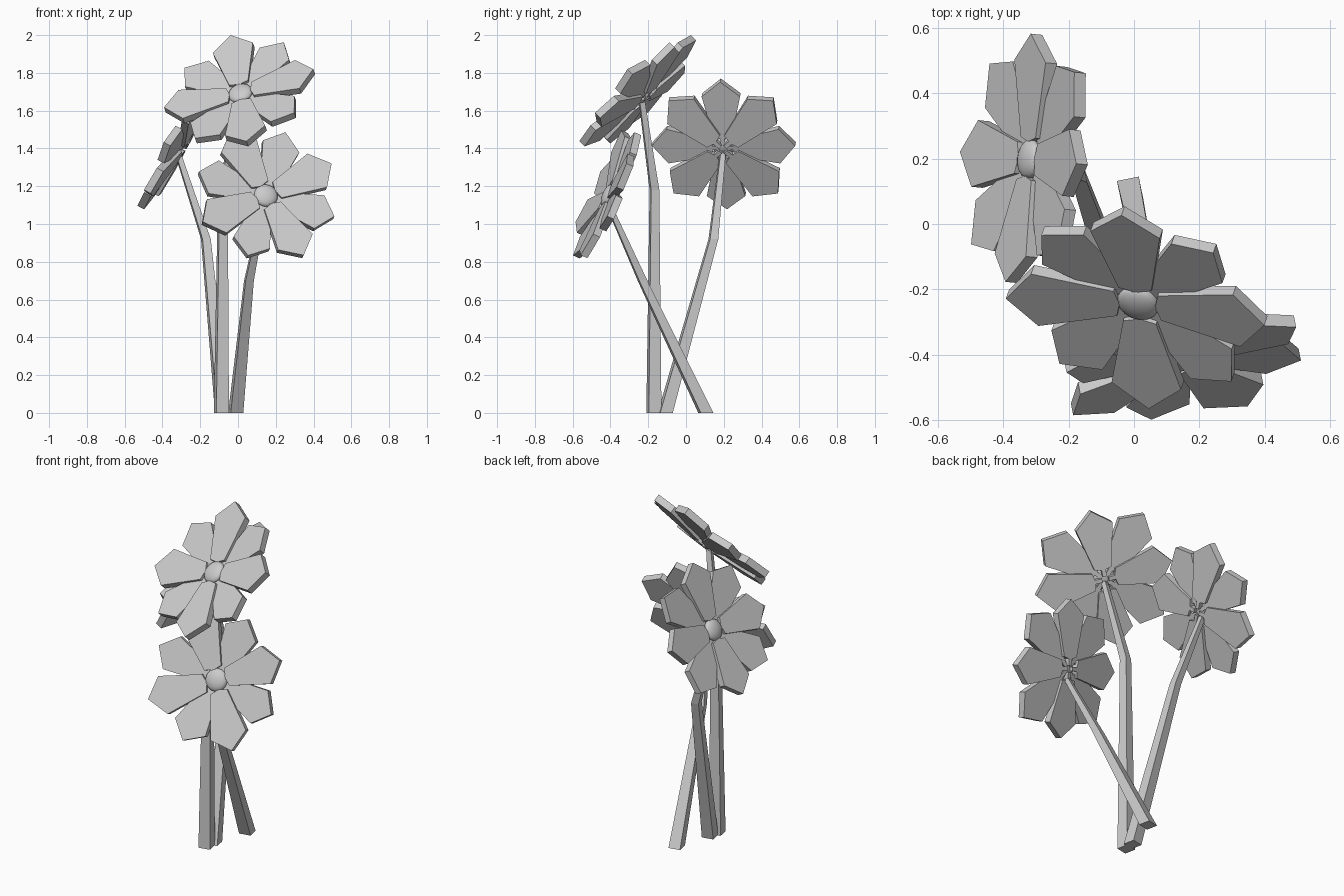
import bpy, bmesh, math
from mathutils import Vector, Matrix

if "Cube" in bpy.data.objects:
    bpy.data.objects.remove(bpy.data.objects["Cube"])


def make_object(name, bm):
    bmesh.ops.recalc_face_normals(bm, faces=bm.faces)
    me = bpy.data.meshes.new(name)
    bm.to_mesh(me)
    bm.free()
    ob = bpy.data.objects.new(name, me)
    bpy.context.collection.objects.link(ob)
    return ob


def petals(name, frame, size, back_size):
    # four front petals with four more set between and slightly behind them
    outline = [(0.02, 0.012), (0.06, 0.012), (0.07, 0.052), (0.32, 0.11)]
    bm = bmesh.new()
    for i in range(8):
        behind = i % 2
        k = size * (back_size if behind else 1.0)
        turn = Matrix.Rotation(i * math.pi / 4, 4, 'Z')
        pts = outline + [(0.41, 0)] + [(r, -w) for r, w in reversed(outline)]
        rings = []
        for dz in (0.02, -0.02):
            ring = []
            for r, w in pts:
                h = -0.025 + 0.08 * r - 0.016 * behind + dz
                ring.append(bm.verts.new(frame @ turn @ Vector((r * k, w * k, h))))
            rings.append(ring)
        bm.faces.new(rings[0])
        bm.faces.new(rings[1][::-1])
        n = len(pts)
        for j in range(n):
            m = (j + 1) % n
            bm.faces.new((rings[0][j], rings[1][j], rings[1][m], rings[0][m]))
    return make_object(name, bm)


def flower_center(name, frame, size):
    # smooth flattened button
    bm = bmesh.new()
    bmesh.ops.create_uvsphere(bm, u_segments=16, v_segments=10, radius=1)
    shape = Matrix.Translation((0, 0, -0.012)) @ Matrix.Diagonal(
        (0.066 * size, 0.066 * size, 0.028, 1))
    bmesh.ops.transform(bm, matrix=frame @ shape, verts=bm.verts)
    for f in bm.faces:
        f.smooth = True
    return make_object(name, bm)


def stem(name, path, half_widths, twist):
    # tapered four-sided stalk along a bent path
    bm = bmesh.new()
    rings = []
    for p, w in zip(path, half_widths):
        ring = []
        for i in range(4):
            a = twist + math.pi / 4 + i * math.pi / 2
            d = Vector((math.cos(a), math.sin(a), 0)) * w * math.sqrt(2)
            ring.append(bm.verts.new(Vector(p) + d))
        rings.append(ring)
    for a, b in zip(rings, rings[1:]):
        for i in range(4):
            j = (i + 1) % 4
            bm.faces.new((a[i], a[j], b[j], b[i]))
    bm.faces.new(rings[0][::-1])
    bm.faces.new(rings[-1])
    return make_object(name, bm)


# name, centre, facing, first petal direction, size, back petal size, stem points
flowers = [
    ("top", (0.01, -0.25, 1.70), (-0.247, -0.687, 0.687), (0.39, -0.04, 0.10), 1.0, 0.94,
     [(-0.088, -0.17, 0), (-0.08, -0.167, 1.18), (0.01, -0.235, 1.66)]),
    ("front", (0.15, -0.425, 1.155), (0.196, -1.0, 0.439), (0.348, 0.1375, 0.158), 0.97, 0.95,
     [(-0.012, 0.105, 0), (0.058, -0.23, 0.7), (0.135, -0.40, 1.08)]),
    ("side", (-0.33, 0.20, 1.42), (-0.88, 0.09, 0.47), (0.1, 0.995, 0), 0.93, 1.03,
     [(-0.082, -0.11, 0), (-0.17, 0.145, 0.92), (-0.32, 0.195, 1.38)]),
]

for name, centre, facing, first, size, back_size, path in flowers:
    n = Vector(facing).normalized()
    v = n.cross(Vector(first)).normalized()
    u = v.cross(n)
    frame = Matrix.Translation(centre) @ Matrix((u, v, n)).transposed().to_4x4()
    petals(name + "_petals", frame, size, back_size)
    flower_center(name + "_flower_center", frame, size)
    stem(name + "_stem", path, [0.034, 0.022, 0.014], 0.2)
